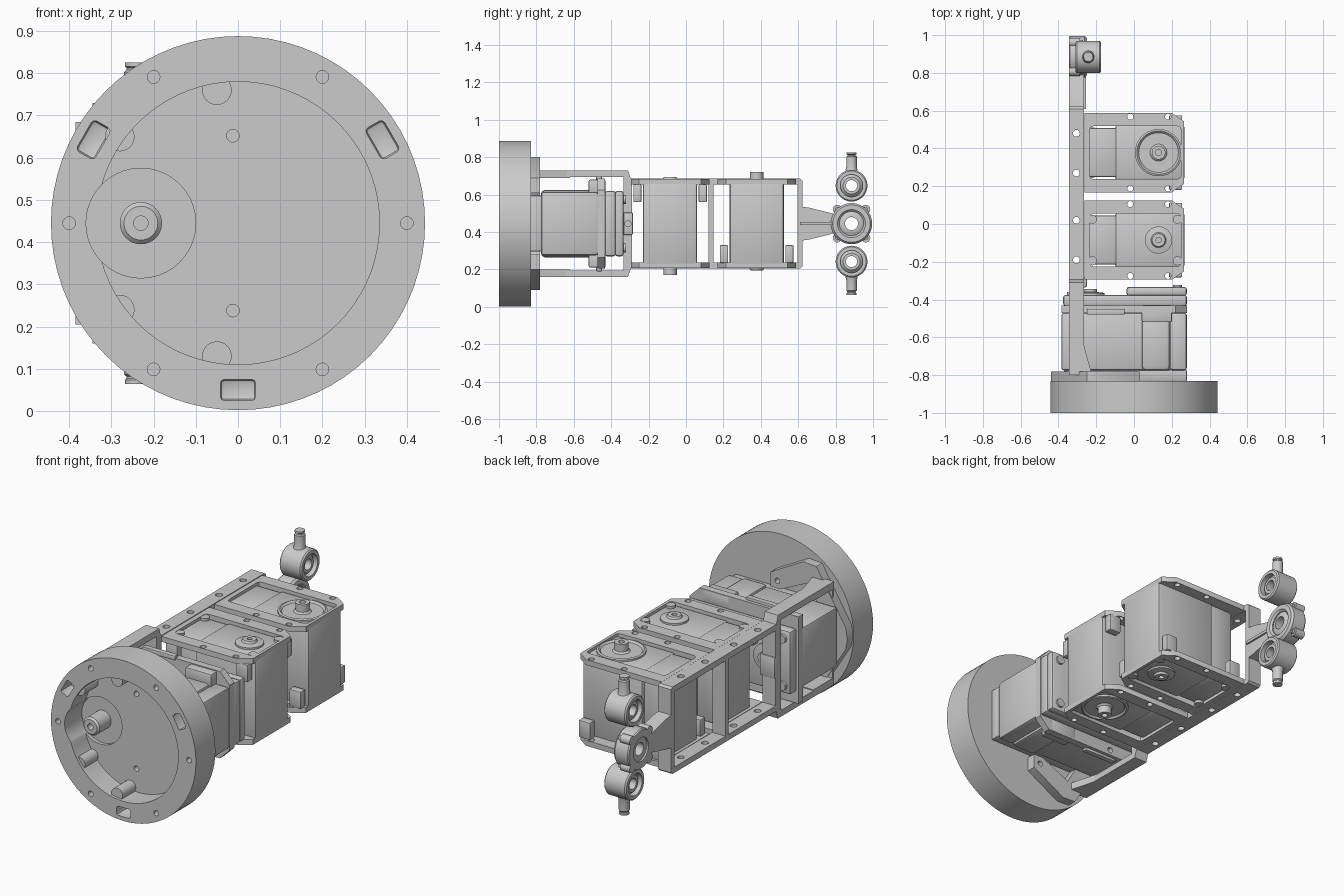
import bpy, bmesh, math
from mathutils import Vector

if "Cube" in bpy.data.objects:
    bpy.data.objects.remove(bpy.data.objects["Cube"])

ZC = 0.445   # centre height of the whole assembly
AX = {'x': lambda u, v, h: (h, u, v), 'y': lambda u, v, h: (u, h, v), 'z': lambda u, v, h: (u, v, h)}


def finish(name, bm):
    bmesh.ops.remove_doubles(bm, verts=bm.verts, dist=1e-5)
    bmesh.ops.recalc_face_normals(bm, faces=bm.faces)
    me = bpy.data.meshes.new(name)
    bm.to_mesh(me)
    bm.free()
    ob = bpy.data.objects.new(name, me)
    bpy.context.collection.objects.link(ob)
    return ob


def box(name, x, y, z, bev=0.0):
    bm = bmesh.new()
    bmesh.ops.create_cube(bm, size=1)
    for v in bm.verts:
        v.co = Vector([(a[0] + a[1]) / 2 + c * abs(a[1] - a[0]) for a, c in zip((x, y, z), v.co)])
    if bev:
        bmesh.ops.bevel(bm, geom=bm.edges[:], offset=bev, segments=2, profile=0.5, affect='EDGES')
    return finish(name, bm)


def prism(name, pts, axis, a, b):
    bm = bmesh.new()
    lo = [bm.verts.new(AX[axis](u, v, a)) for u, v in pts]
    hi = [bm.verts.new(AX[axis](u, v, b)) for u, v in pts]
    bm.faces.new(lo)
    bm.faces.new(hi)
    n = len(pts)
    for i in range(n):
        bm.faces.new((lo[i], lo[(i + 1) % n], hi[(i + 1) % n], hi[i]))
    return finish(name, bm)


def lathe(name, prof, axis, cu, cv, seg=32):
    """Revolve a closed (radius, height) profile round an axis through cu, cv."""
    bm = bmesh.new()
    rings = []
    for r, h in prof:
        if r == 0:
            rings.append([bm.verts.new(AX[axis](cu, cv, h))] * seg)
        else:
            rings.append([bm.verts.new(AX[axis](cu + r * math.cos(2 * math.pi * k / seg),
                                                cv + r * math.sin(2 * math.pi * k / seg), h)) for k in range(seg)])
    for i in range(len(prof)):
        p, q = rings[i], rings[(i + 1) % len(prof)]
        for k in range(seg):
            vs = list(dict.fromkeys((p[k], p[(k + 1) % seg], q[(k + 1) % seg], q[k])))
            if len(vs) > 2:
                bm.faces.new(vs)
    return finish(name, bm)


def cyl(name, r, axis, cu, cv, a, b, seg=24):
    return lathe(name, [(0, a), (r, a), (r, b), (0, b)], axis, cu, cv, seg)


def cut(ob, cutters):
    for c in cutters:
        c.hide_render = True
        m = ob.modifiers.new("cut", 'BOOLEAN')
        m.operation, m.solver, m.object = 'DIFFERENCE', 'EXACT', c
        bpy.context.view_layer.objects.active = ob
        bpy.ops.object.modifier_apply(modifier=m.name)
        bpy.data.objects.remove(c, do_unlink=True)


# Round base cup with bolt holes, slots and horn pocket
base = lathe("base_cup", [(0, -.87), (.335, -.87), (.335, -1), (.443, -1), (.443, -.83), (0, -.83)], 'y', 0, ZC, 72)
tools = [cyl("cutter", .13, 'y', -.23, ZC, -1.1, -.85, 40)]
for k in range(6):
    a = math.radians(60 * k)
    tools.append(cyl("cutter", .015, 'y', .4 * math.cos(a), ZC + .4 * math.sin(a), -1.1, -.9, 16))
for k in range(3):
    c = box("cutter", (-.042, .042), (-1.1, -.91), (-.025, .025), .01)
    a = math.radians(30 + 120 * k)
    c.location = (.395 * math.cos(a), 0, ZC + .395 * math.sin(a))
    c.rotation_euler = (0, math.radians(90) - a, 0)
    tools.append(c)
for s in (-1, 1):
    tools.append(cyl("cutter", .015, 'y', -.012, ZC + s * .207, -1.1, -.7, 16))
bpy.context.view_layer.update()
cut(base, tools)

# Lobes on the inner wall of the cup
for s in (-1, 1):
    for x, z in ((-.05, .315), (-.28, .205)):
        cyl("cup_lobe", .035, 'y', x, ZC + s * z, -.985, -.865)

# Splined drive hub in the cup
lathe("base_hub", [(.017, -.84), (.05, -.84), (.05, -.95), (.04, -.96), (.017, -.96)], 'y', -.23, ZC, 32)

# Mounting arms on the back of the cup
for s in (-1, 1):
    pts = [(-.44, 0), (-.43, .06), (-.25, .35), (-.17, .355), (.03, .245), (.03, .165), (-.03, .165), (-.2, .245), (-.34, 0)]
    arm = prism("mount_arm", [(x, ZC + s * z) for x, z in pts], 'y', -.835, -.78)
    cut(arm, [cyl("cutter", .015, 'y', -.012, ZC + s * .207, -.9, -.7, 16)])
    # gusset flaring from the rail into the arm
    z0, z1 = ZC + s * .245, ZC + s * .285
    prism("rail_gusset", [(-.27, -.62), (-.255, -.68), (-.225, -.785), (-.345, -.785), (-.345, -.62)],
          'z', min(z0, z1), max(z0, z1))

# Ladder frame: stepped outline with three windows and a tapering neck
half = [(-.8, .285), (-.31, .285), (-.295, .24), (.61, .24), (.622, .23), (.622, .09), (.66, .085), (.8, .05)]
outline = [(y, ZC + z) for y, z in half] + [(y, ZC - z) for y, z in reversed(half)]
frame = prism("ladder_frame", outline, 'x', -.345, -.265)
tools = [box("cutter", (-.5, 0), (-.785, -.335), (ZC - .25, ZC + .25)),
         box("cutter", (-.5, 0), (-.29, .12), (ZC - .208, ZC + .208)),
         box("cutter", (-.5, 0), (.148, .595), (ZC - .208, ZC + .208))]
for y in (-.19, .02, .27, .48):
    tools.append(cyl("cutter", .018, 'z', -.305, y, 0, .9, 16))
cut(frame, tools)
joint = box("frame_joint", (-.345, -.25), (-.335, -.283), (ZC - .06, ZC + .06), .008)
cut(joint, [cyl("cutter", .016, 'x', -.31, ZC, -.5, 0, 16)])
for s in (-1, 1):
    box("neck_flange", (-.345, -.255), (.61, .81), (ZC - .008, ZC + .008)).rotation_euler = (0, 0, 0)
    break

# Central pivot ring with four screw lugs
PY = .885
lathe("pivot_ring", [(.065, -.345), (.105, -.345), (.11, -.338), (.11, -.262), (.1, -.25), (.075, -.25), (.065, -.26)],
      'x', PY, ZC, 40)
lathe("pivot_bearing", [(.035, -.335), (.066, -.335), (.066, -.265), (.05, -.255), (.035, -.255)], 'x', PY, ZC)
for a in (45, 135, 225, 315):
    y, z = PY + .108 * math.cos(math.radians(a)), ZC + .108 * math.sin(math.radians(a))
    cyl("pivot_lug", .024, 'x', y, z, -.345, -.285)
    cyl("pivot_screw", .013, 'x', y, z, -.285, -.27, 12)

# Rod ends above and below the pivot
for s in (-1, 1):
    z = ZC + s * .203
    lathe("rod_end_ring", [(.06, -.31), (.078, -.31), (.085, -.303), (.085, -.182), (.078, -.175), (.06, -.175)], 'x', PY, z, 40)
    lathe("rod_end_bearing", [(.03, -.295), (.045, -.295), (.061, -.28), (.061, -.205), (.045, -.19), (.03, -.19)], 'x', PY, z)
    prof = [(0, .08), (.033, .08), (.028, .1), (.028, .155), (.022, .16), (.022, .165), (.026, .168), (.026, .178), (0, .178)]
    lathe("rod_end_stem", [(r, z + s * h) for r, h in prof], 'z', -.242, PY, 20)


def actuator(yc, d):
    """Upright servo; d is +1 when its drive horn is on top, -1 when underneath."""
    Z = lambda h: ZC + d * h
    box("servo_body", (-.1, .268), (yc - .145, yc + .145), (ZC - .222, ZC + .222), .014)
    box("servo_rear_case", (-.245, -.09), (yc - .13, yc + .13), (ZC - .222, ZC + .222), .012)
    # ear plates with screw holes around the case ends
    for s in (-1, 1):
        pts = [(-.262, -.21), (.2, -.21), (.266, -.165), (.266, .165), (.2, .21), (-.262, .21)]
        ear = prism("servo_ear_plate", [(x, yc + y) for x, y in pts], 'z', ZC + s * .208 - .0, ZC + s * .238)
        tools = [box("cutter", (-.235, .25), (yc - .14, yc + .14), (ZC + s * .22 - .06, ZC + s * .22 + .06), .02)]
        for x in (-.02, .18):
            for y in (-.19, .19):
                tools.append(cyl("cutter", .016, 'z', x, yc + y, 0, 1, 16))
        cut(ear, tools)
    # lugs and screws on the end away from the horn
    for y in (-.175, .175):
        for x in (-.21, .22):
            box("servo_lug", (x - .035, x + .035), (yc + y - .022, yc + y + .022), sorted((Z(-.115), Z(-.21))), .006)
    for y in (-.11, .11):
        for x in (-.22, .23):
            cyl("servo_screw", .024, 'z', x, yc + y, *sorted((Z(-.2), Z(-.236))), 16)
    # drive horn and rear idler hub
    lathe("drive_horn", [(r, Z(h)) for r, h in ((.016, .2), (.125, .2), (.125, .232), (.115, .236), (.105, .226), (.045, .226),
                                               (.036, .235), (.036, .276), (.016, .276))], 'z', .13, yc, 40)
    lathe("idler_hub", [(r, Z(-h)) for r, h in ((.014, .2), (.072, .2), (.072, .232), (.04, .238), (.034, .25), (.014, .25))],
          'z', .13, yc, 32)


actuator(-.085, -1)
actuator(.378, 1)

# Base servo lying along the y axis
box("base_servo_body", (-.385, .2), (-.775, -.47), (ZC - .165, ZC + .165), .014)
box("base_servo_end", (.19, .28), (-.775, -.47), (ZC - .17, ZC + .17), .014)
box("base_servo_rib", (.04, .19), (-.775, -.5), (ZC - .18, ZC + .18), .02)
box("base_servo_front", (-.37, .28), (-.835, -.77), (ZC - .15, ZC + .15), .01)
pts = [(-.385, -.24), (.22, -.24), (.28, -.18), (.28, .18), (.22, .24), (-.385, .24)]
ear = prism("base_servo_ear_plate", [(x, ZC + z) for x, z in pts], 'y', -.472, -.432)
cut(ear, [cyl("cutter", .016, 'y', x, ZC + z, -.6, -.3, 16) for x in (-.2, .15) for z in (-.21, .21)])
for s in (-1, 1):
    box("base_servo_lug", (.04, .2), (-.52, -.43), sorted((ZC + s * .16, ZC + s * .235)), .008)
    box("base_servo_slot_bar", (-.25, -.05), (-.48, -.45), sorted((ZC + s * .23, ZC + s * .255)), .004)
    for x in (-.33, .23):
        cyl("base_servo_screw", .024, 'y', x, ZC + s * .13, -.4, -.36 if x < 0 else -.322, 16)
box("base_servo_back", (-.375, .28), (-.435, -.375), (ZC - .175, ZC + .175), .014)
box("base_servo_cap", (-.04, .28), (-.38, -.333), (ZC - .175, ZC + .175), .014)
lathe("base_idler_hub", [(.014, -.39), (.075, -.39), (.075, -.365), (.034, -.36), (.034, -.345), (.014, -.345)], 'y', -.23, ZC)

# Smooth shading with sharp edges kept
bpy.ops.object.select_all(action='DESELECT')
for ob in bpy.context.scene.objects:
    ob.select_set(True)
bpy.context.view_layer.objects.active = base
bpy.ops.object.shade_smooth_by_angle(angle=math.radians(35))
